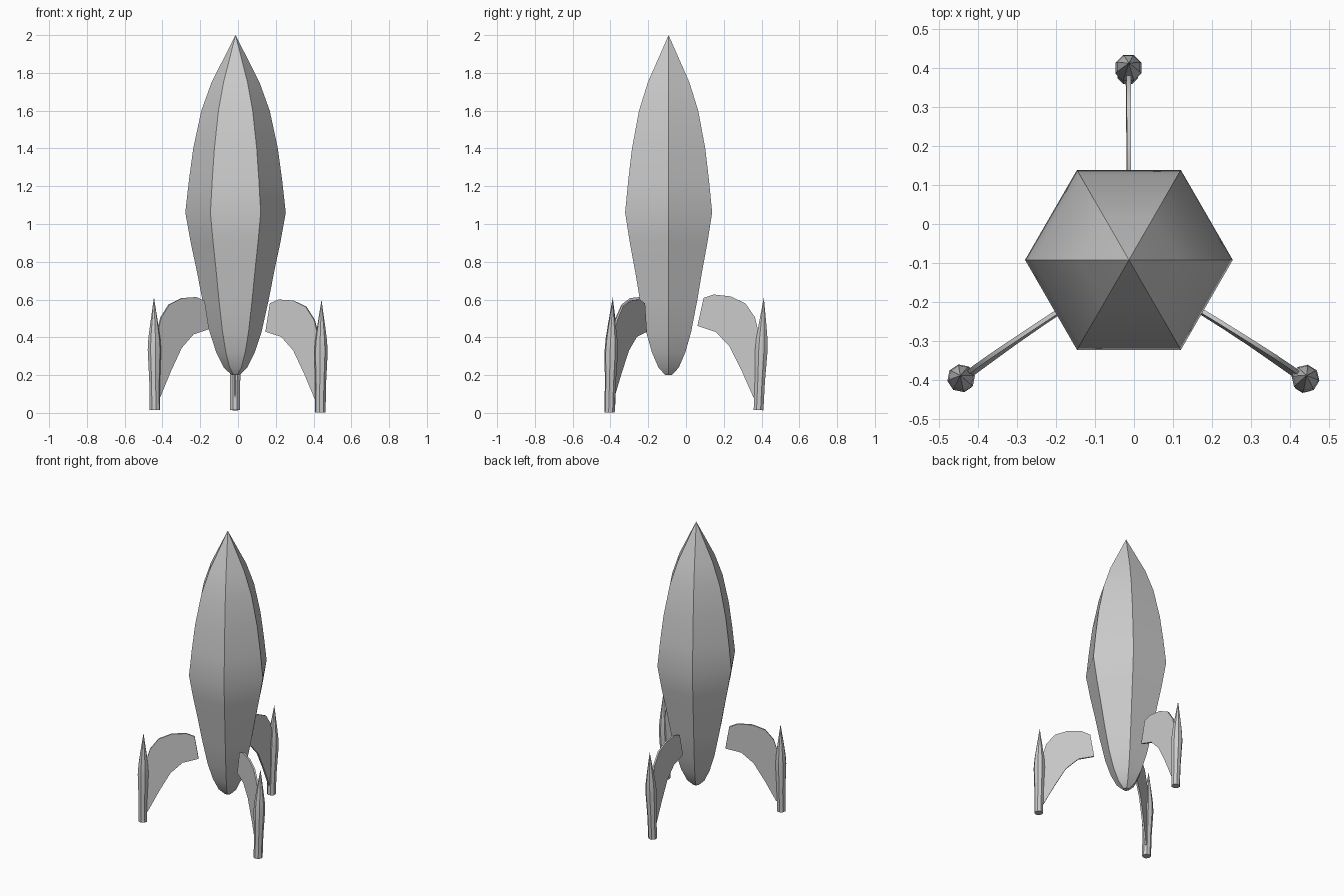
import bpy, bmesh, math
from mathutils import Vector, Matrix

if "Cube" in bpy.data.objects:
    bpy.data.objects.remove(bpy.data.objects["Cube"])


def make_object(name, bm, matrix):
    bmesh.ops.recalc_face_normals(bm, faces=bm.faces)
    mesh = bpy.data.meshes.new(name)
    bm.to_mesh(mesh)
    bm.free()
    ob = bpy.data.objects.new(name, mesh)
    bpy.context.collection.objects.link(ob)
    ob.matrix_world = matrix
    bpy.ops.object.select_all(action='DESELECT')
    ob.select_set(True)
    bpy.context.view_layer.objects.active = ob
    bpy.ops.object.shade_smooth_by_angle(angle=math.radians(30))
    return ob


def lathe(name, profile, sides, matrix, turn=0.0):
    """Spin (radius, z) points; the last point is a sharp tip."""
    bm = bmesh.new()
    rings = []
    for r, z in profile[:-1]:
        rings.append([bm.verts.new((r * math.cos(turn + math.tau * i / sides),
                                    r * math.sin(turn + math.tau * i / sides), z))
                      for i in range(sides)])
    tip = bm.verts.new((0, 0, profile[-1][1]))
    for i in range(sides):
        j = (i + 1) % sides
        for a, b in zip(rings, rings[1:]):
            bm.faces.new((a[i], a[j], b[j], b[i]))
        bm.faces.new((rings[-1][i], rings[-1][j], tip))
    bm.faces.new(rings[0][::-1])
    return make_object(name, bm, matrix)


def plate(name, outline, thickness, matrix):
    """Extrude an (x, z) outline symmetrically along y."""
    bm = bmesh.new()
    face = bm.faces.new([bm.verts.new((x, -thickness / 2, z)) for x, z in outline])
    new = bmesh.ops.extrude_face_region(bm, geom=[face])['geom']
    bmesh.ops.translate(bm, vec=(0, thickness, 0),
                        verts=[v for v in new if isinstance(v, bmesh.types.BMVert)])
    return make_object(name, bm, matrix)


# Six-sided hull
hull_profile = [(0.02, 0.20), (0.062, 0.24), (0.102, 0.32), (0.138, 0.43), (0.176, 0.60),
                (0.207, 0.76), (0.237, 0.90), (0.266, 1.06), (0.247, 1.23), (0.224, 1.40),
                (0.181, 1.60), (0.127, 1.75), (0.0, 2.0)]
lathe("hull", hull_profile, 6, Matrix.Translation((-0.013, -0.092, 0)))

# Landing legs: pod plus curved fin, x local = toward the hull
pod_profile = [(0.028, 0.0), (0.029, 0.15), (0.036, 0.32), (0.032, 0.38),
               (0.021, 0.46), (0.0, 0.597)]
fin_outline = [(0.344, 0.43), (0.318, 0.58), (0.265, 0.60), (0.175, 0.594), (0.095, 0.56),
               (0.042, 0.49), (0.01, 0.38), (0.01, 0.07), (0.03, 0.066), (0.10, 0.205),
               (0.17, 0.33), (0.245, 0.402)]
legs = [("left", (-0.440, -0.403, 0.015), (-0.445, -0.388, 0.612), (0.835, 0.55, 0)),
        ("right", (0.436, -0.405, 0.002), (0.442, -0.388, 0.602), (-0.85, 0.527, 0)),
        ("back", (-0.016, 0.384, 0.015), (-0.013, 0.412, 0.612), (0, -1, 0))]
for side, base, tip, inward in legs:
    z = (Vector(tip) - Vector(base)).normalized()
    y = z.cross(Vector(inward)).normalized()
    x = y.cross(z)
    m = Matrix((x, y, z)).transposed().to_4x4()
    m.translation = base
    lathe(side + "_pod", pod_profile, 8, m, math.pi / 8)
    plate(side + "_fin", fin_outline, 0.011, m)
